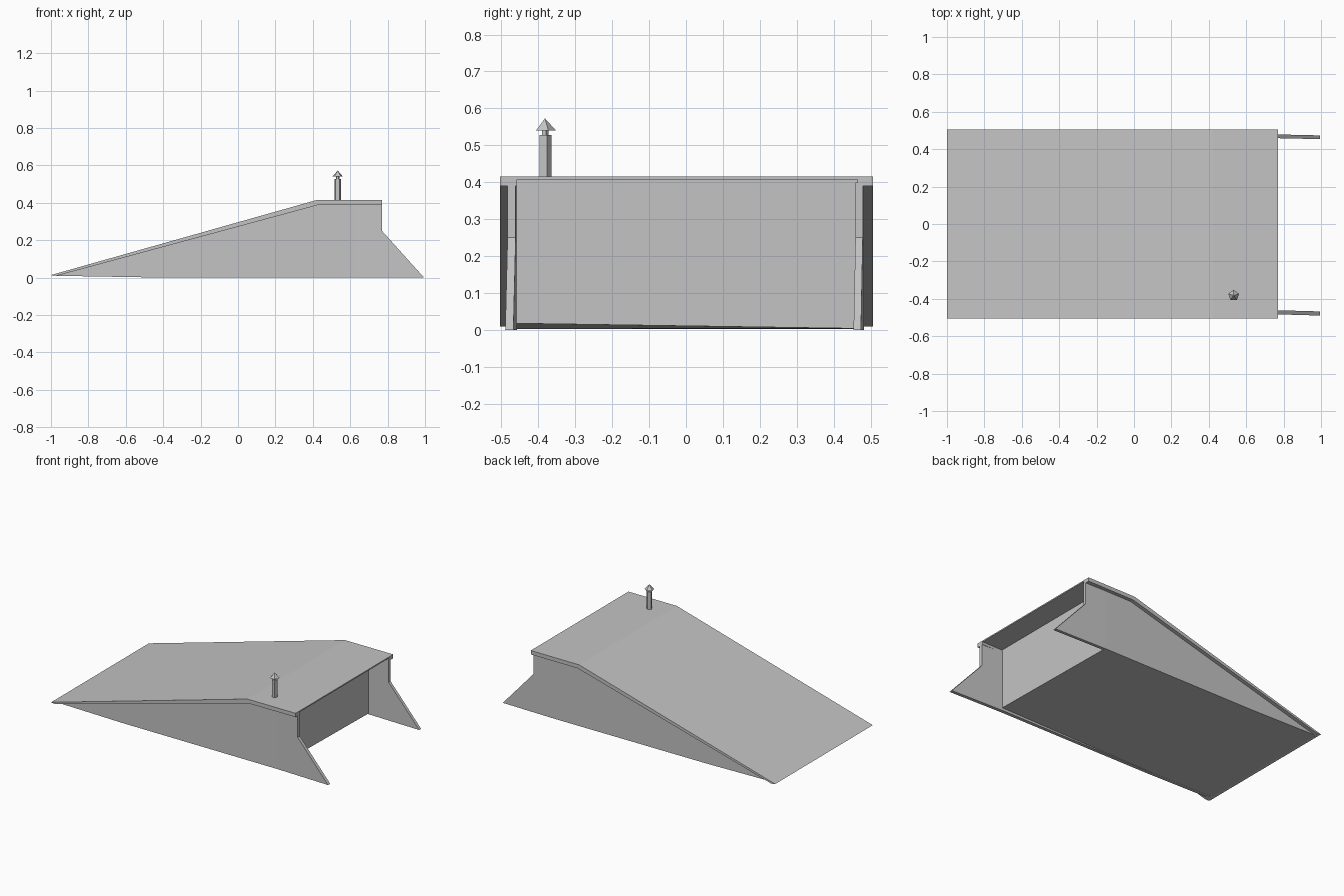
import bpy
import bmesh
from mathutils import Vector

cube = bpy.data.objects.get("Cube")
if cube:
    bpy.data.objects.remove(cube, do_unlink=True)

GREY = (0.55, 0.55, 0.55, 1.0)
grey = bpy.data.materials.new("plain grey")
grey.use_nodes = True
grey.diffuse_color = GREY
for node in grey.node_tree.nodes:
    if node.type == "BSDF_PRINCIPLED":
        node.inputs["Base Color"].default_value = GREY

PORCH_X = 0.62   # depth of the recessed porch wall


def finish(name, bm):
    bmesh.ops.recalc_face_normals(bm, faces=bm.faces)
    mesh = bpy.data.meshes.new(name)
    bm.to_mesh(mesh)
    bm.free()
    mesh.materials.append(grey)
    obj = bpy.data.objects.new(name, mesh)
    bpy.context.collection.objects.link(obj)
    return obj


def prism(profile, y0, y1):
    """Extrude an x-z profile from y0 to y1."""
    bm = bmesh.new()
    face = bm.faces.new([bm.verts.new((x, y0, z)) for x, z in profile])
    ext = bmesh.ops.extrude_face_region(bm, geom=[face])
    moved = [g for g in ext["geom"] if isinstance(g, bmesh.types.BMVert)]
    bmesh.ops.translate(bm, verts=moved, vec=(0, y1 - y0, 0))
    return bm


# Thin roof sheet: long slope, then a flat end
roof_top = [(-1, 0.014), (0.42, 0.415), (0.77, 0.415)]
finish("roof", prism(roof_top + [(0.77, 0.407), (0.42, 0.407), (-0.985, 0.01)],
                     -0.503, 0.505))

# Deeper rims along both side edges of the roof
rim = roof_top + [(0.77, 0.39), (0.43, 0.389), (-0.97, 0.01)]
finish("roof_rim_right", prism(rim, -0.504, -0.458))
finish("roof_rim_left", prism(rim, 0.464, 0.506))

# Wedge body with the floor below and the porch wall at its end
body = prism([(-0.985, 0.011), (-0.5, 0.003), (PORCH_X, 0.01),
              (PORCH_X, 0.411), (0.42, 0.411)], -0.46, 0.468)
for v in body.verts:
    if v.co.x > 0.6 and v.co.z < 0.1:      # slightly tilted floor edge
        v.co.z = 0.018 if v.co.y < 0 else 0.004
finish("wedge_body", body)

# Side walls ending in buttress wings that turn slightly past the porch
wall = [(-0.97, 0.01), (-0.5, 0.002), (0.995, 0), (0.77, 0.25),
        (0.77, 0.4), (0.42, 0.4)]
for name, y0, y1, skew in (("side_wall_right", -0.479, -0.457, 0.028),
                           ("side_wall_left", 0.462, 0.482, 0.022)):
    bm = prism(wall, y0, y1)
    bmesh.ops.bisect_plane(bm, geom=bm.verts[:] + bm.edges[:] + bm.faces[:],
                           plane_co=(PORCH_X, 0, 0), plane_no=(1, 0, 0))
    for v in bm.verts:
        v.co.y -= skew * max(0, v.co.x - PORCH_X)
    finish(name, bm)


# Chimney: five-sided pipe, thin stem and pointed cap
def five_sided(name, r_bottom, r_top, z0, z1):
    bpy.ops.mesh.primitive_cone_add(vertices=5, radius1=r_bottom, radius2=r_top,
                                    depth=z1 - z0,
                                    location=Vector((0.533, -0.382, (z0 + z1) / 2)))
    obj = bpy.context.object
    obj.name = name
    obj.data.materials.append(grey)


five_sided("chimney_pipe", 0.018, 0.018, 0.40, 0.528)
five_sided("chimney_stem", 0.009, 0.009, 0.52, 0.545)
five_sided("chimney_cap", 0.03, 0, 0.54, 0.573)
